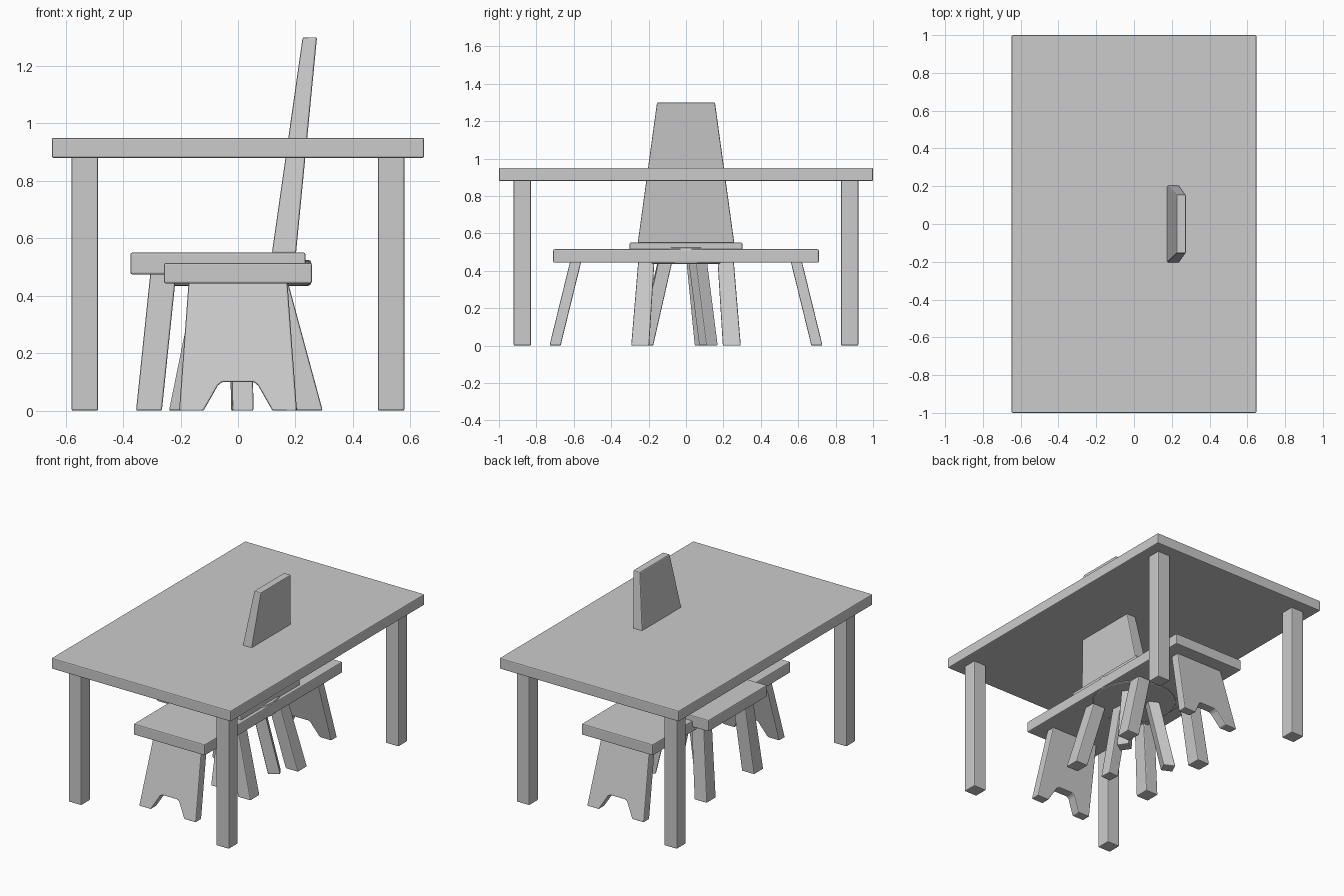
import bpy, bmesh
from math import radians, cos, sin
from mathutils import Vector

if "Cube" in bpy.data.objects:
    bpy.data.objects.remove(bpy.data.objects["Cube"])


def make(name, verts, faces, bevel=0.006):
    mesh = bpy.data.meshes.new(name)
    mesh.from_pydata(verts, [], faces)
    bm = bmesh.new()
    bm.from_mesh(mesh)
    bmesh.ops.recalc_face_normals(bm, faces=bm.faces)
    bm.to_mesh(mesh)
    bm.free()
    ob = bpy.data.objects.new(name, mesh)
    bpy.context.collection.objects.link(ob)
    mod = ob.modifiers.new("soft_edges", "BEVEL")
    mod.width = bevel
    mod.segments = 2
    mod.limit_method = "ANGLE"
    mod.angle_limit = radians(35)
    return ob


def loft(name, lower, upper, bevel=0.006):
    """Solid between two matching outlines."""
    n = len(lower)
    sides = [(i, (i + 1) % n, n + (i + 1) % n, n + i) for i in range(n)]
    caps = [tuple(range(n)), tuple(range(n, 2 * n))]
    return make(name, list(lower) + list(upper), sides + caps, bevel)


def rect(cx, cy, z, hx, hy, angle=0):
    c, s = cos(angle), sin(angle)
    return [(cx + c * a * hx - s * b * hy, cy + s * a * hx + c * b * hy, z)
            for a, b in ((-1, -1), (1, -1), (1, 1), (-1, 1))]


def ring(radius, z, n):
    return [(radius * cos(6.283185 * i / n), radius * sin(6.283185 * i / n), z)
            for i in range(n)]


# Table
loft("table_top", rect(0, 0, 0.88, 0.648, 1.0), rect(0, 0, 0.95, 0.648, 1.0))
for sx in (-1, 1):
    for sy in (-1, 1):
        loft("table_leg", rect(sx * 0.533, sy * 0.875, 0, 0.046, 0.046),
             rect(sx * 0.533, sy * 0.875, 0.885, 0.046, 0.046))

# Bench: plank and two splayed end panels with notched feet
loft("bench_seat", rect(0, 0, 0.443, 0.257, 0.71), rect(0, 0, 0.515, 0.257, 0.71))
half = [(0.055, 0.10), (0.07, 0.088), (0.12, 0.0), (0.205, 0.0), (0.172, 0.447)]
profile = half + [(-x, z) for x, z in reversed(half)]
for sy in (-1, 1):
    def panel(offset):
        return [(x, sy * (0.70 + offset - 0.245 * z), z) for x, z in profile]
    loft("bench_end_panel", panel(-0.03), panel(0.03))

# Chair: seat, leaning tapered back, splayed legs
loft("chair_seat", rect(-0.07, 0, 0.475, 0.305, 0.302), rect(-0.07, 0, 0.55, 0.305, 0.302))
loft("chair_back", rect(0.16, 0, 0.549, 0.042, 0.258), rect(0.25, 0, 1.30, 0.025, 0.155))
for sy in (-1, 1):
    for label, x0, x1 in (("front", -0.31, -0.26), ("rear", 0.25, 0.12)):
        loft("chair_" + label + "_leg", rect(x0, sy * 0.245, 0, 0.045, 0.048),
             rect(x1, sy * 0.21, 0.48, 0.045, 0.043))

# Stool: round seat on three splayed legs
stool = loft("stool_seat", ring(0.255, 0.435, 24), ring(0.255, 0.525, 24), 0.01)
for i in range(3):
    a = radians(-86 + 120 * i)
    d = Vector((cos(a), sin(a)))
    lo, hi = d * 0.215, d * 0.115
    loft("stool_leg", rect(lo.x, lo.y, 0, 0.037, 0.037, a),
         rect(hi.x, hi.y, 0.44, 0.037, 0.037, a))
